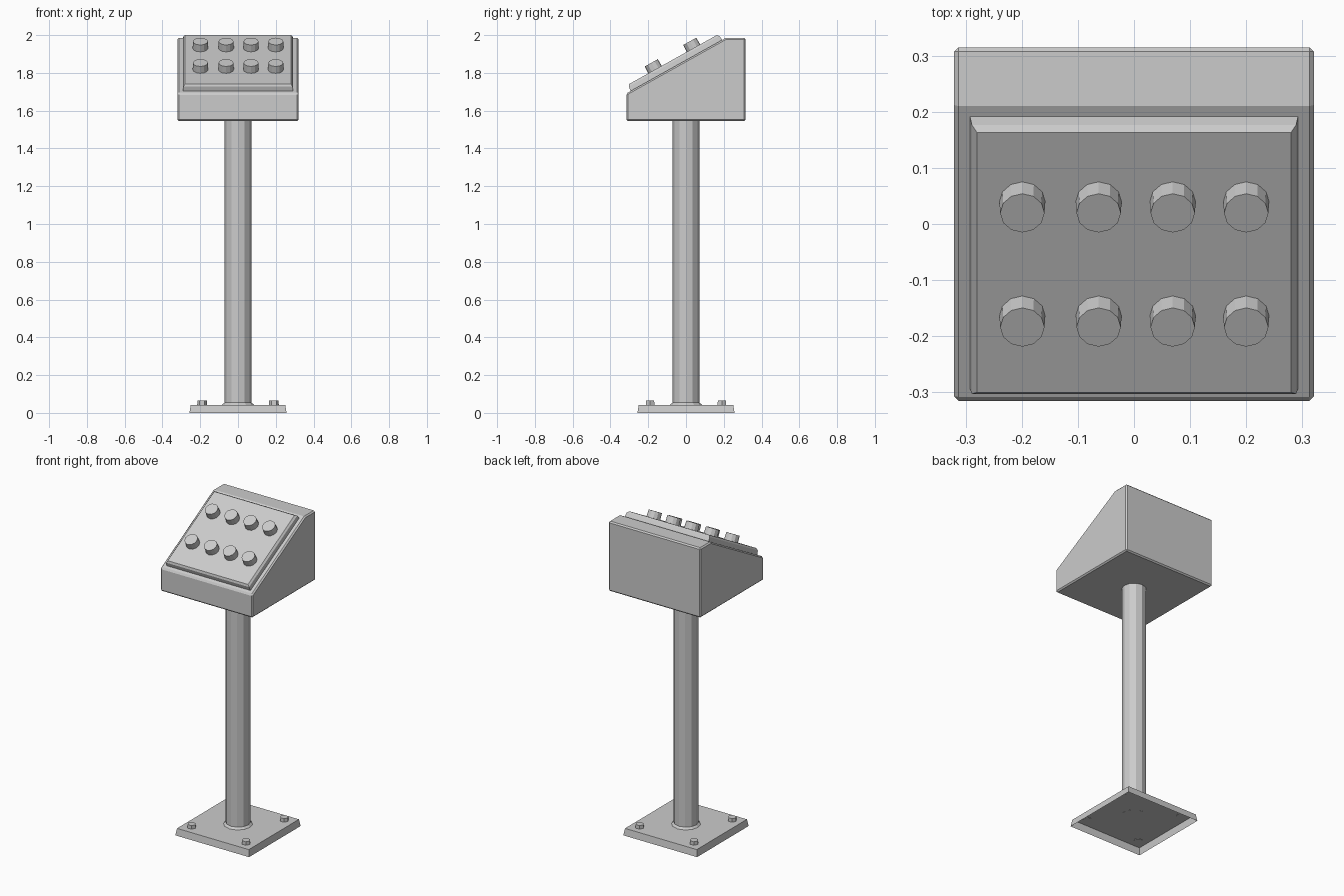
import bpy, bmesh, math
from mathutils import Matrix, Vector

if "Cube" in bpy.data.objects:
    bpy.data.objects.remove(bpy.data.objects["Cube"])


def make_object(name, bm):
    bmesh.ops.recalc_face_normals(bm, faces=bm.faces)
    me = bpy.data.meshes.new(name)
    bm.to_mesh(me)
    bm.free()
    ob = bpy.data.objects.new(name, me)
    bpy.context.collection.objects.link(ob)
    return ob


def loft(name, rings, matrix=Matrix(), caps=(True, True)):
    """Bridge equal-sized rings of points, optionally capping the ends."""
    bm = bmesh.new()
    loops = [[bm.verts.new(matrix @ Vector(p)) for p in r] for r in rings]
    for a, b in zip(loops, loops[1:]):
        for i in range(len(a)):
            j = (i + 1) % len(a)
            bm.faces.new((a[i], a[j], b[j], b[i]))
    if caps[0]:
        bm.faces.new(loops[0][::-1])
    if caps[1]:
        bm.faces.new(loops[-1])
    return make_object(name, bm)


def rect(x, y0, y1, z):
    return [(-x, y0, z), (x, y0, z), (x, y1, z), (-x, y1, z)]


def circle(r, z, n, cx=0, cy=0):
    return [(cx + r * math.cos(2 * math.pi * i / n),
             cy + r * math.sin(2 * math.pi * i / n), z) for i in range(n)]


# Base plate, open underneath
loft("base_plate", [rect(0.257, -0.257, 0.257, 0), rect(0.25, -0.25, 0.25, 0.043)],
     caps=(False, True))

# Corner bolts
for i, (sx, sy) in enumerate([(-1, -1), (1, -1), (1, 1), (-1, 1)]):
    loft(f"bolt_{i + 1}", [circle(r, z, 6, 0.19 * sx, 0.19 * sy)
                           for r, z in ((0.026, 0.04), (0.025, 0.065))])

# Post with a flared foot
loft("post_foot", [circle(0.086, 0.041, 12), circle(0.07, 0.056, 12)])
loft("post", [circle(0.071, 0.042, 12), circle(0.071, 1.55, 12)])

# Console housing: side profile extruded across x
profile = [(-0.315, 1.545), (0.315, 1.545), (0.315, 1.985), (0.21, 1.985), (-0.315, 1.692)]
housing = loft("console_housing", [[(x, y, z) for y, z in profile] for x in (-0.321, 0.321)])
bev = housing.modifiers.new("edge_bevel", 'BEVEL')
bev.width = 0.008
bev.segments = 1
bev.limit_method = 'ANGLE'
bev.angle_limit = math.radians(40)

# Sloped frame: origin at the lower front edge, y up the slope, z outward
tilt = math.atan2(1.985 - 1.692, 0.525)
slope = Matrix.Translation((0, -0.315, 1.692)) @ Matrix.Rotation(tilt, 4, 'X')

# Raised control panel with chamfered rim
loft("control_panel", [rect(0.293 - t, 0.024 + t, 0.581 - t, h)
                       for t, h in ((0, -0.005), (0.004, 0.025), (0.013, 0.036))], slope)

# Two rows of four push buttons
for row, v in enumerate((0.193, 0.426)):
    for col, x in enumerate((-0.199, -0.063, 0.069, 0.2)):
        loft(f"button_{row + 1}_{col + 1}",
             [circle(0.041, 0.033, 12, x, v), circle(0.0395, 0.077, 12, x, v)], slope)
